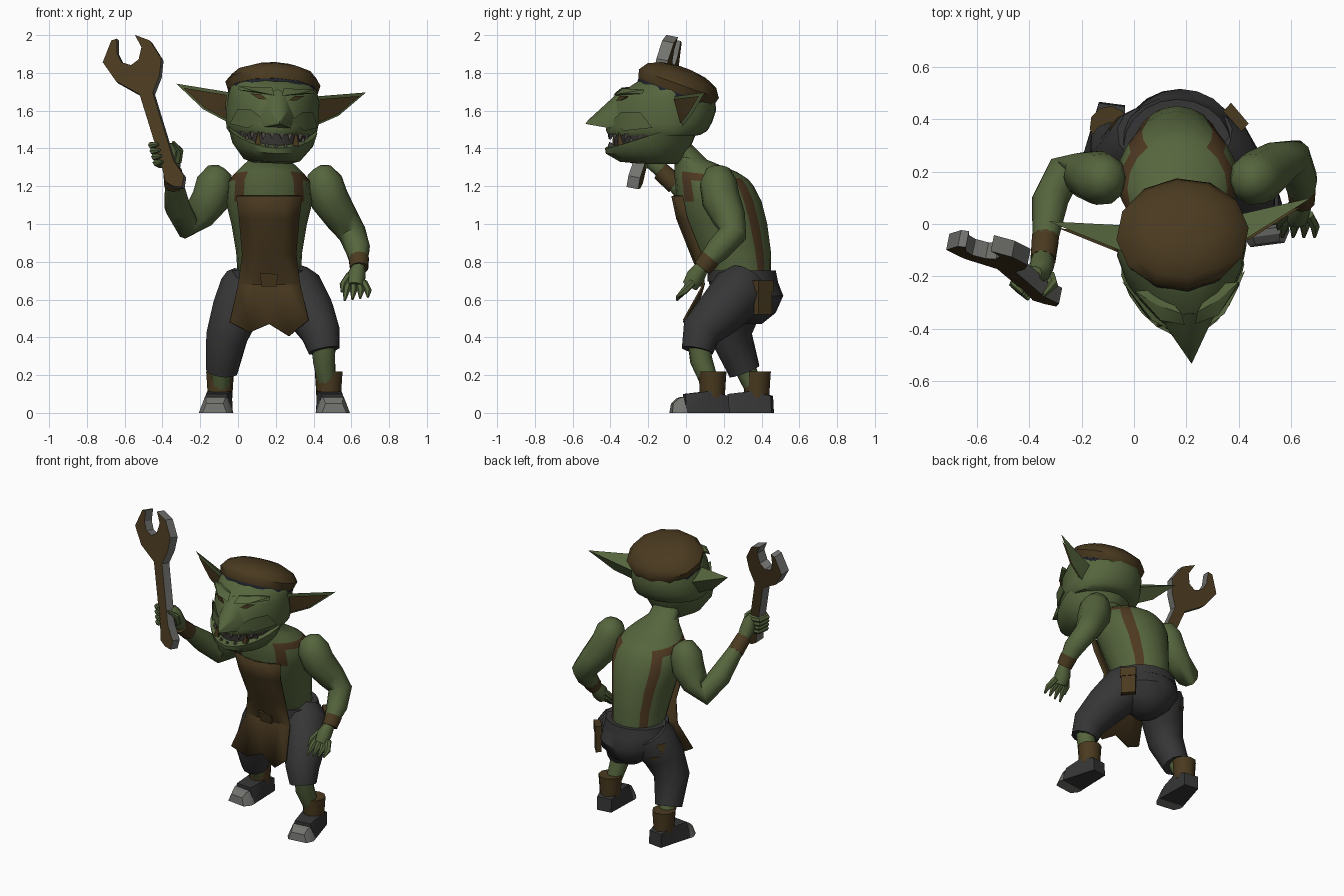
import bpy, bmesh
from math import sin, cos, pi, asin
from mathutils import Vector, Matrix

if "Cube" in bpy.data.objects:
    bpy.data.objects.remove(bpy.data.objects["Cube"])


def material(name, rgb):
    m = bpy.data.materials.new(name)
    m.use_nodes = True
    m.diffuse_color = (*rgb, 1)
    bsdf = m.node_tree.nodes["Principled BSDF"]
    bsdf.inputs["Base Color"].default_value = (*rgb, 1)
    return m


SKIN = material("green skin", (0.092, 0.13, 0.047))
LEATHER = material("brown leather", (0.068, 0.042, 0.014))
APRON = material("apron brown", (0.062, 0.038, 0.013))
STRAP = material("strap brown", (0.076, 0.04, 0.015))
CLOTH = material("dark grey cloth", (0.037, 0.037, 0.038))
STEEL = material("steel grey", (0.17, 0.17, 0.16))
NAVY = material("navy band", (0.015, 0.017, 0.026))
MOUTH = material("dark mouth", (0.04, 0.037, 0.034))
TOOTH = material("dull tooth", (0.09, 0.082, 0.07))
I = Matrix.Identity(4)


def make(name, verts, faces, mats, rule=None, M=I, angle=45, hull=False):
    """Mesh object from points; rule(face index) picks the material slot."""
    bm = bmesh.new()
    vs = [bm.verts.new(M @ Vector(v)) for v in verts]
    if hull:
        out = bmesh.ops.convex_hull(bm, input=vs)
        bmesh.ops.delete(bm, geom=list(set(out["geom_interior"])), context="VERTS")
    for i, f in enumerate(faces):
        face = bm.faces.new([vs[k] for k in f])
        face.material_index = rule(i) if rule else 0
    bmesh.ops.recalc_face_normals(bm, faces=bm.faces[:])
    me = bpy.data.meshes.new(name)
    bm.to_mesh(me)
    bm.free()
    for m in mats:
        me.materials.append(m)
    ob = bpy.data.objects.new(name, me)
    bpy.context.collection.objects.link(ob)
    bpy.ops.object.select_all(action="DESELECT")
    ob.select_set(True)
    bpy.context.view_layer.objects.active = ob
    bpy.ops.object.shade_smooth_by_angle(angle=angle * pi / 180)
    return ob


def hull(name, pts, mat, M=I, angle=25):
    return make(name, pts, [], [mat], M=M, angle=angle, hull=True)


def loft(name, rings, mats, rule=None, M=I, angle=45):
    n = len(rings[0])
    faces = [(a * n + i, a * n + (i + 1) % n, (a + 1) * n + (i + 1) % n, (a + 1) * n + i)
             for a in range(len(rings) - 1) for i in range(n)]
    faces += [tuple(range(n)), tuple(range((len(rings) - 1) * n, len(rings) * n))]
    return make(name, [p for r in rings for p in r], faces, mats, rule, M, angle)


def ring(z, w, front, back, slope=0, cx=0, mid=None, n=20, pinch=0):
    """Egg-shaped level section; slope tips it, pinch narrows the front."""
    mid = (front + back) / 2 if mid is None else mid
    pts = []
    for i in range(n):
        a = 2 * pi * i / n
        y = mid + cos(a) * ((back - mid) if cos(a) > 0 else (mid - front))
        pts.append((cx + w * sin(a) * (1 - pinch * max(0, -cos(a))), y, z + slope * (y - mid)))
    return pts


def tube(name, path, mat, n=10, angle=45):
    """Limb through (x, y, z, radius) stations."""
    P = [Vector(p[:3]) for p in path]
    rings, side, last = [], None, None
    for i, p in enumerate(P):
        t = (P[min(i + 1, len(P) - 1)] - P[max(i - 1, 0)]).normalized()
        side = t.orthogonal().normalized() if side is None else last.rotation_difference(t) @ side
        last, up = t, t.cross(side)
        rings.append([p + path[i][3] * (cos(2 * pi * k / n) * side + sin(2 * pi * k / n) * up)
                      for k in range(n)])
    return loft(name, rings, [mat], angle=angle)


# Torso, with the shoulder straps as columns of its faces, joined over the shoulder
CX = 0.165
sections = [(.70, .165, .14, .45, 0), (.85, .175, .05, .45, 0), (1.0, .20, -.01, .43, 0),
            (1.12, .23, -.05, .40, 0), (1.22, .22, -.06, .36, -.1), (1.26, .19, -.06, .33, -.12),
            (1.30, .15, -.06, .27, -.15), (1.35, .095, -.08, .11, -.1), (1.42, .09, -.13, .03, 0)]


def strap_rule(i):
    layer, col = divmod(i, 20)
    back, front = layer < 4 and col in (2, 17), layer == 3 and col in (7, 12)
    return int(back or front or (layer == 4 and 2 <= col % 10 <= 7))


loft("torso", [ring(*s, cx=CX) for s in sections], [SKIN, STRAP], strap_rule)

# Apron and its pocket
cols = (-1, -.5, 0, .5, 1)
rows = [(1.15, .17, -.066), (1.03, .155, -.04), (.84, .14, .035), (.68, .165, .1), (.48, .21, .03)]
pts = []
for k, (z, w, y) in enumerate(rows):
    for j, c in enumerate(cols):
        drop = (0, .055, .01, .075, -.01)[j] if k == 4 else 0
        pts.append((CX + c * w, y + (.05, .05, .05, 0, -.035)[k] * c * c, z - drop))
quads = [(a * 5 + i, a * 5 + i + 1, a * 5 + i + 6, a * 5 + i + 5) for a in range(4) for i in range(4)]
apron = make("apron", pts, quads, [APRON], angle=20)
apron.modifiers.new("thickness", "SOLIDIFY").thickness = 0.012
hull("apron_pocket", [(x, y + d, z) for x, z, y in ((.115, .74, .07), (.21, .735, .075), (.205, .67, .09), (.125, .67, .09))
                      for d in (0, -.02)], LEATHER)

# Trousers
loft("trouser_seat", [ring(.47, .06, .26, .40, cx=.18), ring(.53, .15, .20, .475, cx=.18),
                      ring(.62, .215, .13, .515, cx=.175), ring(.71, .21, .12, .48, cx=CX)], [CLOTH])
loft("waistband", [ring(.695, .218, .115, .487, cx=CX), ring(.755, .205, .115, .475, cx=CX)], [CLOTH])
tube("left_trouser_leg", [(.27, .32, .70, .12), (.31, .28, .64, .148), (.385, .18, .53, .13), (.435, .08, .43, .107),
                          (.455, .06, .33, .085)], CLOTH, 12)
right_leg = tube("right_trouser_leg", [(.06, .33, .70, .13), (.04, .30, .64, .148), (-.015, .26, .53, .13),
                                       (-.06, .24, .40, .112), (-.085, .31, .22, .085)], CLOTH, 12)
tube("left_shin", [(.455, .07, .37, .062), (.455, .08, .28, .06), (.475, .14, .12, .045)], SKIN)
tube("right_shin", [(-.085, .30, .27, .06), (-.092, .37, .1, .045)], SKIN)

# Torn patches laid on the back of the right thigh
bpy.context.view_layer.update()
for corners in (((-.10, .36, .67), (-.07, .42, .67), (-.09, .38, .60)),
                ((-.08, .40, .575), (-.02, .44, .565), (-.05, .42, .55))):
    hits = [right_leg.closest_point_on_mesh(Vector(c)) for c in corners]
    hull("trouser_tear", [hit[1] + hit[2] * d for hit in hits for d in (-.003, .005)], LEATHER)

# Hip pouch
hull("hip_pouch", [(x, y, z) for x, y in ((.345, .43), (.37, .455), (.41, .36), (.43, .385))
                   for z in (.52, .69)], LEATHER)
hull("hip_pouch_flap", [(x, y, z) for x, y in ((.34, .43), (.37, .462), (.41, .353), (.437, .383))
                        for z in (.64, .70)], LEATHER)

# Boots: cuff, foot and steel toe, in a frame at the ankle with the toe to -y
for side, x, y, yaw in (("left", .48, .14, .13), ("right", -.095, .375, -.13)):
    M = Matrix.Translation((x, y, 0)) @ Matrix.Rotation(yaw, 4, "Z")
    loft(side + "_boot_cuff", [ring(.08, .066, -.066, .066, n=10), ring(.15, .07, -.07, .07, n=10),
                               ring(.22, .075, -.075, .075, n=10)], [LEATHER], M=M, angle=50)
    hull(side + "_boot", [(s * w, py, z) for s in (-1, 1) for w, py, z in
                          ((.05, .085, 0), (.05, .08, .09), (.065, -.02, .115), (.055, -.15, .1),
                           (.088, -.15, 0), (.06, 0, 0))], CLOTH, M)
    hull(side + "_steel_toe", [(s * w, py, z) for s in (-1, 1) for w, py, z in
                               ((.09, -.145, 0), (.06, -.16, .085), (.09, -.18, 0),
                                (.052, -.185, .078), (.065, -.222, 0), (.045, -.215, .05))], STEEL, M)

# Arms and wrist cuffs
tube("left_arm", [(.42, .17, 1.302, .02), (.43, .17, 1.285, .066), (.455, .17, 1.22, .10), (.485, .185, 1.13, .103),
                  (.55, .23, 1.03, .088), (.605, .25, .95, .075), (.635, .17, .865, .066), (.64, .09, .78, .042)],
     SKIN, angle=60)
tube("right_arm", [(-.085, .17, 1.302, .02), (-.095, .17, 1.285, .066), (-.12, .17, 1.22, .10), (-.145, .18, 1.13, .102),
                   (-.205, .19, 1.05, .086), (-.27, .19, .995, .075), (-.32, .09, 1.09, .07), (-.345, -.11, 1.26, .042)],
     SKIN, angle=60)
tube("left_wrist_cuff", [(.639, .13, .82, .056), (.641, .085, .765, .05)], LEATHER)
tube("right_wrist_cuff", [(-.338, -.055, 1.21, .054), (-.347, -.135, 1.28, .05)], LEATHER)

# Left hand, hanging open
tube("left_palm", [(.64, .09, .78, .035), (.625, .05, .72, .05), (.62, .02, .67, .042)], SKIN, 8)
for k in range(4):
    x = .585 + .027 * k
    tube("left_finger", [(x, .035, .69, .02), (x - .012 + .012 * k, -.01, .645, .019),
                         (x - .02 + .014 * k, -.05, .595 + .006 * k, .006)], SKIN, 6)
tube("left_thumb", [(.59, .05, .73, .02), (.555, .01, .68, .018), (.55, -.02, .64, .006)], SKIN, 6)

# Wrench: flat outline on a leaning plane, faces brown and edges steel
outline = [(-.38, 1.22), (-.34, 1.195), (-.29, 1.19), (-.28, 1.25), (-.335, 1.33), (-.445, 1.69), (-.41, 1.78),
           (-.40, 1.87), (-.46, 1.965), (-.54, 1.995), (-.505, 1.93), (-.52, 1.865), (-.56, 1.835), (-.61, 1.85),
           (-.635, 1.9), (-.635, 1.975), (-.665, 1.965), (-.71, 1.85), (-.64, 1.75), (-.515, 1.68), (-.40, 1.31)]
normal = Vector((.2, 1, -.2)).normalized()


def on_wrench(x, z, off):
    return Vector((x, -.1 - .2 * (x + .55) + .2 * (z - 1.85), z)) + normal * off


n = len(outline)
make("wrench", [on_wrench(x, z, o) for o in (-.032, .032) for x, z in outline],
     [tuple(range(n)), tuple(range(n, 2 * n))] + [(i, (i + 1) % n, n + (i + 1) % n, n + i) for i in range(n)],
     [LEATHER, STEEL], lambda i: int(i > 1), angle=20)

# Right hand, gripping the handle
tube("right_palm", [(-.345, -.11, 1.26, .036), (-.352, -.16, 1.32, .05), (-.36, -.18, 1.38, .045),
                    (-.375, -.185, 1.42, .025)], SKIN, 8)
for k in range(4):
    x, z = -.36 - .008 * k, 1.32 + .031 * k
    tube("right_finger", [on_wrench(x - dx, z, o).to_tuple() + (r,) for dx, o, r in
                          ((0, .045, .02), (.06, .03, .019), (.07, -.025, .018), (.03, -.05, .009))], SKIN, 6)
tube("right_thumb", [on_wrench(x, z, o).to_tuple() + (r,) for x, z, o, r in
                     ((-.33, 1.34, .05, .022), (-.31, 1.39, .01, .02), (-.335, 1.425, -.045, .009))], SKIN, 6)

# Head frame: turned and tilted slightly
H = (Matrix.Translation((.175, 0, 1.6)) @ Matrix.Rotation(.09, 4, "Z") @ Matrix.Rotation(.046, 4, "Y")
     @ Matrix.Translation((0, 0, -1.6)))
PINCH = .2
loft("head", [ring(*s, mid=-.1, pinch=PINCH) for s in
              ((1.475, .225, -.415, .08), (1.495, .24, -.425, .115), (1.54, .247, -.42, .14), (1.60, .247, -.395, .16),
               (1.665, .24, -.38, .155), (1.695, .235, -.35, .145), (1.74, .22, -.28, .12), (1.79, .17, -.2, .02))],
     [SKIN], M=H, angle=40)
loft("jaw", [ring(*s, pinch=PINCH) for s in
             ((1.322, .10, -.27, -.02, 0), (1.338, .15, -.35, 0, .05), (1.42, .215, -.425, .05, .2),
              (1.492, .236, -.43, .08, .36), (1.494, .215, -.40, .07, .36))], [SKIN], M=H, angle=40)
loft("mouth", [ring(1.40, .19, -.38, 0, .1, pinch=PINCH), ring(1.49, .205, -.385, 0, pinch=PINCH)], [MOUTH], M=H)
hull("nose", [(0, -.535, 1.53), (0, -.52, 1.55), (0, -.34, 1.715)] +
     [(s * x, y, z) for s in (-1, 1) for x, y, z in
      ((.04, -.35, 1.69), (.06, -.40, 1.61), (.10, -.36, 1.56), (.07, -.41, 1.51), (.035, -.47, 1.52))],
     SKIN, H, 40)

for side, s in (("left", 1), ("right", -1)):
    def pick(*pts):
        return [(s * x, y, z) for x, y, z in pts]
    hull(side + "_brow", pick((.02, -.385, 1.68), (.03, -.34, 1.72), (.11, -.36, 1.695), (.12, -.30, 1.72),
                              (.20, -.24, 1.72), (.2, -.25, 1.70), (.1, -.24, 1.71)), SKIN, H)
    hull(side + "_eye", pick((.055, -.374, 1.655), (.09, -.362, 1.682), (.145, -.322, 1.685), (.1, -.358, 1.658),
                             (.09, -.32, 1.67)), LEATHER, H)
    hull(side + "_cheek", pick((.07, -.40, 1.55), (.14, -.355, 1.60), (.2, -.26, 1.60), (.235, -.2, 1.52),
                               (.15, -.345, 1.50), (.1, -.3, 1.54)), SKIN, H, 50)
    # Ear shell and its brown inside
    tip, top, low, mid = (.505, .055, 1.72), (.22, -.09, 1.685), (.215, -.045, 1.52), (.36, -.005, 1.59)
    hull(side + "_ear", pick(tip, top, low, mid, (.22, .015, 1.62), (.33, .02, 1.64)), SKIN, H)
    c = (Vector(top) + Vector(low) + Vector(mid) + Vector(tip)) / 4
    inner = [Vector(p).lerp(c, .23) + Vector((.004, -.012, 0)) for p in (tip, top, low, mid)]
    hull(side + "_ear_inside", pick(*inner, c + Vector((0, .02, 0))), LEATHER, H)

# Teeth along the lips: (x, height, half width); negative height hangs down
for x, h, w in ((-.095, .085, .018), (.105, .09, .018), (-.15, .04, .012), (.15, .04, .012), (-.05, .035, .013),
                (0, .03, .013), (.05, .035, .013), (-.17, -.035, .012), (.17, -.035, .012), (-.125, -.04, .013),
                (.13, -.04, .013), (-.07, -.04, .013), (.07, -.04, .013), (-.025, -.035, .013), (.025, -.035, .013)):
    y = -.1 - .3 * cos(asin(x / .2))
    z = 1.39 + .36 * (y + .42) if h > 0 else 1.482
    big = abs(h) > .06
    hull("fang" if big else "tooth", [(x + a * w, y + b * w, z) for a in (-1, 1) for b in (-1, 1)] +
         [(x, y - .012, z + h)], LEATHER if big else TOOTH, H)


# Cap, tipped back, over a dark band
def cap_ring(up, r):
    y = -.05 + .34 * up
    return ring(1.71 + .94 * up, r * 1.12, y - .94 * r, y + .94 * r, -.36, n=12)


loft("cap", [cap_ring(-.01, .214), cap_ring(.035, .226), cap_ring(.08, .195), cap_ring(.112, .125),
             cap_ring(.124, .04)], [LEATHER], M=H, angle=50)
loft("cap_band", [cap_ring(-.027, .212), cap_ring(0, .212)], [NAVY], M=H)
